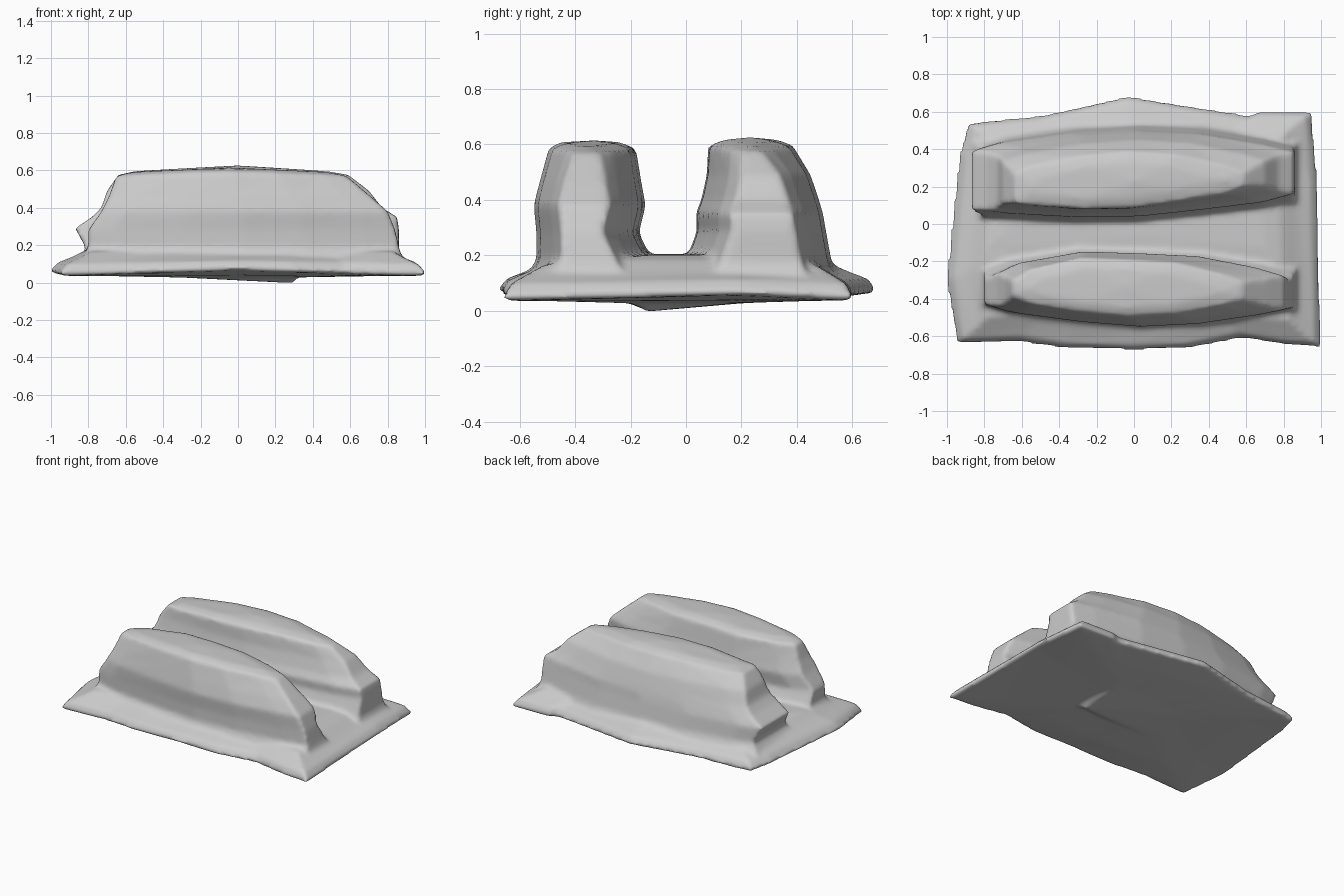
import bpy, bmesh, math

if "Cube" in bpy.data.objects:
    bpy.data.objects.remove(bpy.data.objects["Cube"])


def loft(name, rings, bottom_tip, top_tip):
    """Skin a stack of equal-length rings and close it with two fans."""
    bm = bmesh.new()
    loops = [[bm.verts.new(p) for p in r] for r in rings]
    n = len(loops[0])
    for a, b in zip(loops, loops[1:]):
        for i in range(n):
            j = (i + 1) % n
            bm.faces.new((a[i], a[j], b[j], b[i]))
    for loop, tip in ((loops[0], bottom_tip), (loops[-1], top_tip)):
        c = bm.verts.new(tip)
        for i in range(n):
            bm.faces.new((loop[i], loop[(i + 1) % n], c))
    bmesh.ops.recalc_face_normals(bm, faces=bm.faces)
    me = bpy.data.meshes.new(name)
    bm.to_mesh(me)
    bm.free()
    ob = bpy.data.objects.new(name, me)
    bpy.context.collection.objects.link(ob)
    return ob


# Irregular ground slab: edges lift between the corners, top swells to the valley
outline = [(-.95, -.64), (-.62, -.63), (-.38, -.665), (0, -.675), (.3, -.665),
           (.58, -.61), (.8, -.645), (1.005, -.66), (.985, .2), (.955, .6),
           (.68, .605), (.62, .58), (.25, .64), (-.03, .685), (-.5, .58),
           (-.76, .555), (-.89, .54), (-.935, .38), (-1.005, -.3)]
slab_levels = [(.3, .3, .027, 0), (.7, .7, .034, .2), (.985, .985, .036, 1),
               (1, 1, .05, 1), (.96, .96, .098, .6), (.88, .86, .135, .2),
               (.83, .78, .165, 0), (.79, .45, .185, 0), (.7, .2, .202, 0)]
slab = loft("ground_slab",
            [[(x * sx, y * sy, z + lift * .03 * max(0, 1 - abs(x * y) / .6))
              for x, y in outline] for sx, sy, z, lift in slab_levels],
            (.3, -.14, -.003), (0, -.06, .206))

# Ridges: plan curves (outer y, inner y) along the length, inset per height level
steps = [0, .08, .3, .5, .7, .9, 1]


def ridge(name, outer, inner, levels, tip, crown):
    rings = []
    side = 1 if outer[3] > inner[3] else -1
    for z, x0, x1, grow_out, grow_in in levels:
        lift = crown if z > .55 else 0
        near, far = [], []
        for u, o, i in zip(steps, outer, inner):
            x, h = x0 + (x1 - x0) * u, z + lift * math.sin(math.pi * u)
            near.append((x, o + side * grow_out, h))
            far.append((x, i - side * grow_in, h))
        rings.append(near + far[::-1])
    return loft(name, rings, (0, tip[1], .1), tip)


front = ridge("front_ridge",
              [-.44, -.48, -.525, -.55, -.535, -.49, -.46],
              [-.27, -.21, -.15, -.16, -.175, -.235, -.28],
              [(.12, -.84, .88, .02, .06), (.19, -.80, .86, -.01, .025),
               (.28, -.80, .84, -.01, -.02), (.38, -.73, .80, 0, .005),
               (.46, -.69, .71, -.02, -.01), (.57, -.65, .58, -.055, -.03),
               (.59, -.57, .48, -.10, -.08)],
              (-.05, -.33, .615), .018)

back = ridge("back_ridge",
             [.385, .425, .48, .50, .485, .43, .39],
             [.08, .065, .045, .05, .085, .125, .17],
             [(.12, -.86, .88, .05, .06), (.18, -.81, .86, .025, .045),
              (.29, -.87, .86, .005, .005), (.35, -.78, .85, -.005, .01),
              (.40, -.73, .77, -.02, -.01), (.49, -.70, .70, -.05, -.03),
              (.575, -.64, .59, -.115, -.035), (.595, -.55, .48, -.17, -.09)],
             (0, .23, .626), .022)

# Fuse the parts into one soft, smooth-shaded skin
bpy.ops.object.select_all(action='DESELECT')
for ob in (front, back, slab):
    ob.select_set(True)
bpy.context.view_layer.objects.active = slab
bpy.ops.object.join()
slab.name = "ridged_ground"
remesh = slab.modifiers.new("fuse", 'REMESH')
remesh.mode = 'VOXEL'
remesh.voxel_size = .016
remesh.use_smooth_shade = True
soften = slab.modifiers.new("soften", 'SMOOTH')
soften.factor = .5
soften.iterations = 4
